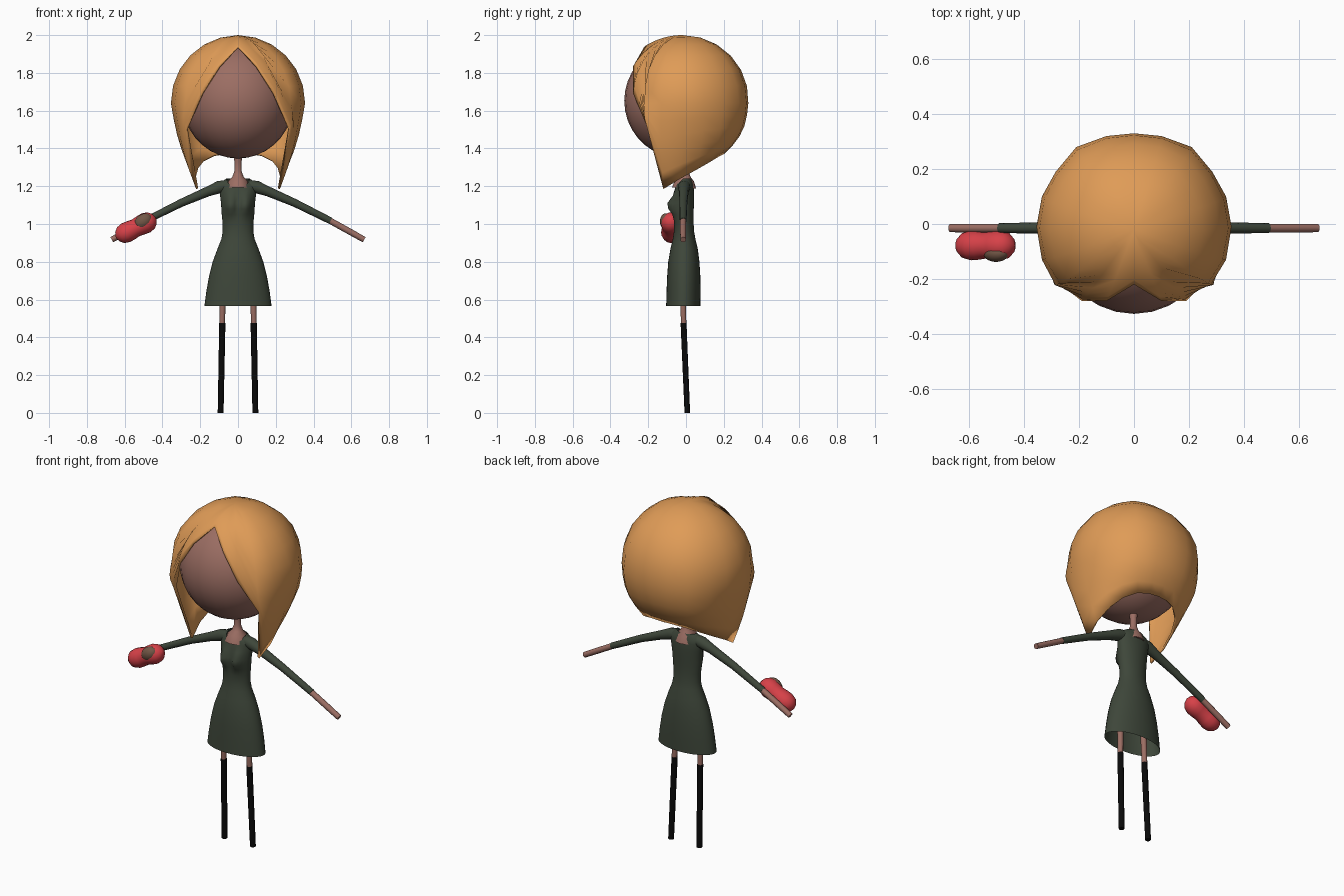
import bpy, bmesh, math
from mathutils import Vector, Matrix

if "Cube" in bpy.data.objects:
    bpy.data.objects.remove(bpy.data.objects["Cube"])


def mat(name, rgb):
    m = bpy.data.materials.new(name)
    m.diffuse_color = (*rgb, 1)
    m.use_nodes = True
    m.node_tree.nodes["Principled BSDF"].inputs["Base Color"].default_value = m.diffuse_color
    return m


SKIN = mat("skin brown", (0.33, 0.155, 0.125))
HAIR = mat("hair orange", (0.74, 0.33, 0.095))
DRESS = mat("dress green", (0.048, 0.062, 0.042))
BLACK = mat("stocking black", (0.003, 0.003, 0.003))
RED = mat("fruit red", (0.68, 0.053, 0.065))
BROWN = mat("fruit brown", (0.17, 0.095, 0.062))


def finish(name, bm, material, angle=60):
    bmesh.ops.recalc_face_normals(bm, faces=bm.faces)
    me = bpy.data.meshes.new(name)
    bm.to_mesh(me)
    bm.free()
    ob = bpy.data.objects.new(name, me)
    bpy.context.collection.objects.link(ob)
    me.materials.append(material)
    bpy.ops.object.select_all(action='DESELECT')
    ob.select_set(True)
    bpy.context.view_layer.objects.active = ob
    bpy.ops.object.shade_smooth_by_angle(angle=math.radians(angle))
    return ob


def loft(bm, rings, cap=True):
    """Bridge closed rings of points into a skin and return the ring vertices."""
    vs = [[bm.verts.new(p) for p in r] for r in rings]
    n = len(rings[0])
    for a, b in zip(vs, vs[1:]):
        for i in range(n):
            j = (i + 1) % n
            bm.faces.new((a[i], a[j], b[j], b[i]))
    if cap:
        bm.faces.new(vs[0])
        bm.faces.new(vs[-1])
    return vs


def tube(name, path, material, sides=10):
    """Round tube through (x, y, z, radius) stations."""
    pts = [Vector(p[:3]) for p in path]
    rings = []
    for i, p in enumerate(path):
        d = (pts[min(i + 1, len(pts) - 1)] - pts[max(i - 1, 0)]).normalized()
        u = d.cross(Vector((0, 1, 0))).normalized()
        v = d.cross(u)
        rings.append([pts[i] + p[3] * (math.cos(a) * u + math.sin(a) * v)
                      for a in (2 * math.pi * k / sides for k in range(sides))])
    bm = bmesh.new()
    loft(bm, rings)
    return finish(name, bm, material)


def ball(name, centre, size, material, tilt=0):
    bm = bmesh.new()
    bmesh.ops.create_uvsphere(bm, u_segments=28, v_segments=18, radius=1)
    bm.transform(Matrix.Translation(centre) @ Matrix.Rotation(tilt, 4, 'Y')
                 @ Matrix.Diagonal((*size, 1)))
    return finish(name, bm, material)


# Head and neck
ball("head", (0, -0.022, 1.652), (0.295, 0.305, 0.305), SKIN)
tube("neck", [(0, -0.005, 1.40, 0.03), (0, -0.005, 1.33, 0.019), (0, -0.005, 1.28, 0.019),
              (0, -0.005, 1.25, 0.03), (0, -0.008, 1.23, 0.05), (0, -0.01, 1.19, 0.064)], SKIN, 16)

# Hair: meridians from the crown, each with an equator point and a hem point
C = Vector((0, 0, 1.64))
CROWN = Vector((0, -0.02, 2.0))
COLUMNS = [  # equator (x, y) or None, hem (x, y, z)
    (None, (0, -0.22, 1.94)), (None, (0.10, -0.28, 1.835)), (None, (0.19, -0.28, 1.69)),
    ((0.28, -0.22), (0.272, -0.20, 1.50)), ((0.335, -0.13), (0.222, -0.12, 1.185)),
    ((0.355, -0.01), (0.235, -0.03, 1.24)), ((0.335, 0.10), (0.22, 0.06, 1.29)),
    ((0.285, 0.19), (0.185, 0.13, 1.33)), ((0.21, 0.28), (0.125, 0.18, 1.36)),
    ((0.10, 0.32), (0.06, 0.20, 1.37)), ((0, 0.33), (0, 0.205, 1.372))]
UP, DOWN = 6, 5


def arc(a, b, t):
    d0, d1 = a - C, b - C
    return C + d0.normalized().slerp(d1.normalized(), t) * (d0.length * (1 - t) + d1.length * t)


def meridian(eq, hem):
    hem = Vector(hem)
    if eq is None:
        return [arc(CROWN, hem, k / (UP + DOWN)) for k in range(1, UP + DOWN + 1)]
    e = Vector((*eq, C.z))
    pts = [arc(CROWN, e, k / UP) for k in range(1, UP + 1)]
    out = Vector((*eq, -0.15)).normalized()
    bulge = 0.034 if eq[1] > 0.15 else 0.018
    for k in range(1, DOWN + 1):
        t = k / DOWN
        pts.append(e.lerp(hem, t) + out * bulge * math.sin(math.pi * t))
    return pts


half = [meridian(*c) for c in COLUMNS]
full = half + [[Vector((-p.x, p.y, p.z)) for p in col] for col in half[-2:0:-1]]
bm = bmesh.new()
first = loft(bm, [[col[r] for col in full] for r in range(UP + DOWN)], cap=False)[0]
top = bm.verts.new(CROWN)
for i in range(len(first)):
    bm.faces.new((top, first[i], first[(i + 1) % len(first)]))
hair = finish("hair", bm, HAIR)
shell = hair.modifiers.new("thickness", 'SOLIDIFY')
shell.thickness = 0.012
shell.offset = -1

# Dress: open skirt, waist, bust and scooped neckline
SECTIONS = [  # z, half width, front y, back y
    (0.565, 0.178, -0.105, 0.076), (0.64, 0.168, -0.103, 0.077), (0.72, 0.154, -0.10, 0.076),
    (0.80, 0.134, -0.094, 0.071), (0.87, 0.108, -0.082, 0.062), (0.92, 0.088, -0.07, 0.05),
    (0.96, 0.081, -0.064, 0.043), (1.01, 0.082, -0.063, 0.04), (1.05, 0.086, -0.065, 0.04),
    (1.08, 0.088, -0.066, 0.041), (1.11, 0.09, -0.065, 0.042), (1.15, 0.095, -0.062, 0.043),
    (1.19, 0.10, -0.058, 0.042), (1.215, 0.098, -0.056, 0.038), (1.24, 0.062, -0.06, 0.03)]
SIDES = 32
rings = []
for z, w, yf, yb in SECTIONS:
    ring = []
    for k in range(SIDES):
        a = 2 * math.pi * k / SIDES
        x, s = w * math.cos(a), math.sin(a)
        y = (yf + yb) / 2 + s * (yb - yf) / 2
        if s < 0:
            y -= 0.042 * math.exp(-((abs(x) - 0.042) / 0.03) ** 2 - ((z - 1.10) / 0.045) ** 2)
        dip = 0.042 * max(0, -s) if z > 1.23 else 0.02 * max(0, -s) if z > 1.2 else 0
        ring.append((x, y, z - dip))
    rings.append(ring)
bm = bmesh.new()
loft(bm, rings, cap=False)
finish("dress", bm, DRESS)

# Arms and legs on both sides
for s, side in ((-1, "left"), (1, "right")):
    tube("sleeve_" + side, [(s * 0.05, -0.008, 1.205, 0.03), (s * 0.10, -0.01, 1.195, 0.033),
                            (s * 0.16, -0.012, 1.172, 0.026), (s * 0.30, -0.014, 1.112, 0.021),
                            (s * 0.49, -0.015, 1.017, 0.018)], DRESS, 12)
    tube("forearm_" + side, [(s * 0.47, -0.015, 1.027, 0.0165), (s * 0.60, -0.015, 0.955, 0.0165),
                             (s * 0.668, -0.015, 0.917, 0.0155)], SKIN)
    tube("leg_" + side, [(s * 0.078, -0.022, 0.78, 0.02), (s * 0.082, -0.015, 0.57, 0.016),
                         (s * 0.084, -0.012, 0.46, 0.0145)], SKIN)
    tube("stocking_" + side, [(s * 0.083, -0.013, 0.476, 0.0165),
                              (s * 0.092, 0.007, 0.0, 0.0155)], BLACK)

# Two-lobed fruit held against one hand, with a brown patch
A, B = Vector((-0.646, -0.078, 0.928)), Vector((-0.435, -0.078, 1.032))
PROFILE = [(0, 0.006), (0.04, 0.028), (0.12, 0.046), (0.25, 0.054), (0.38, 0.052), (0.5, 0.048),
           (0.62, 0.052), (0.75, 0.055), (0.88, 0.047), (0.96, 0.029), (1, 0.006)]
tube("fruit", [(*A.lerp(B, t), r) for t, r in PROFILE], RED, 20)
ball("fruit_patch", (-0.502, -0.106, 1.014), (0.05, 0.032, 0.038), BROWN, math.radians(-35))
